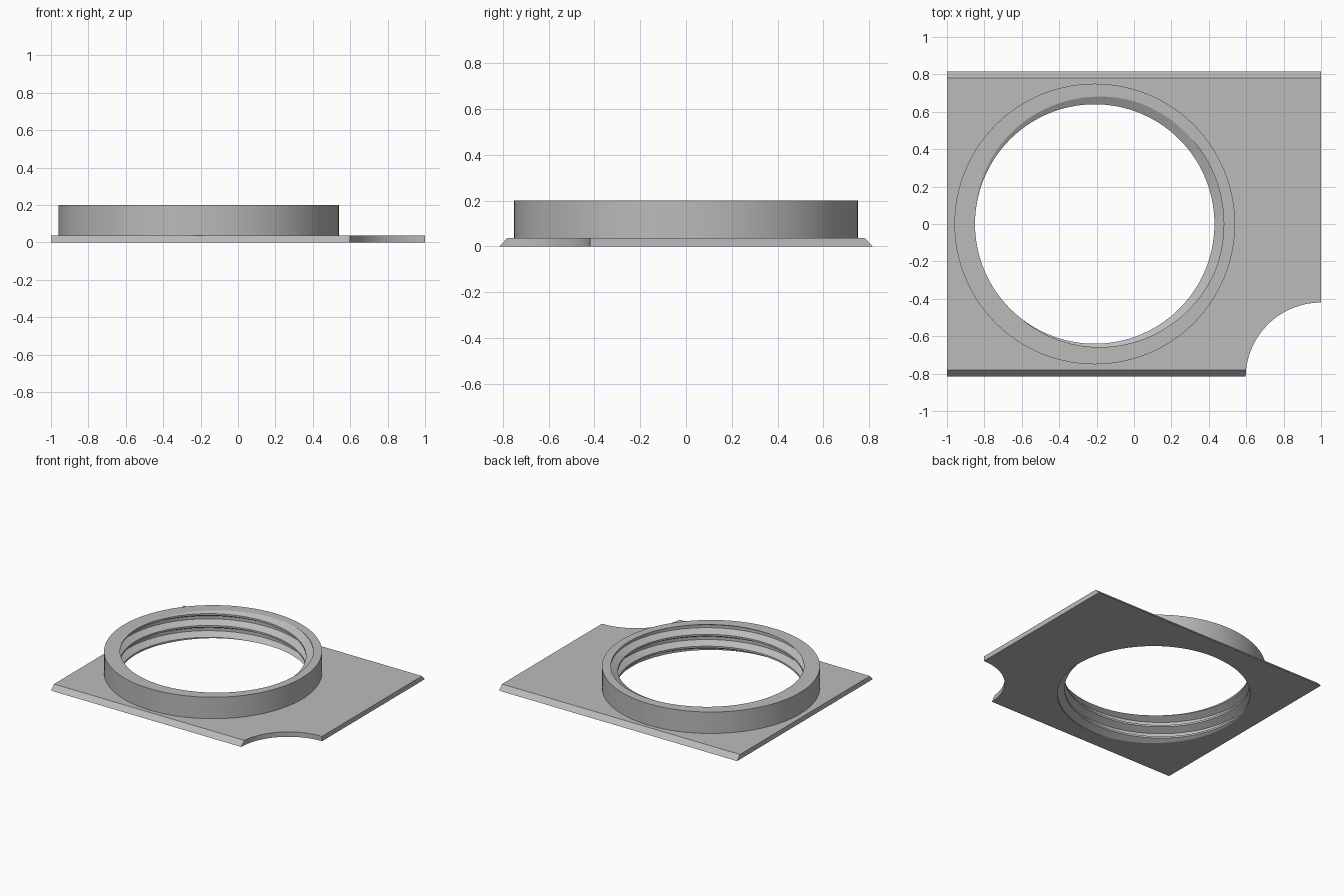
import bpy, bmesh, math

if "Cube" in bpy.data.objects:
    bpy.data.objects.remove(bpy.data.objects["Cube"], do_unlink=True)

THICK, TOP = 0.037, 0.2            # plate thickness, collar height
CX, OUTER = -0.21, 0.75            # collar centre and outer radius
ROOT, CREST, PITCH = 0.69, 0.64, 0.09
STEPS = 192

grey = bpy.data.materials.new("plain grey")
grey.use_nodes = True
grey.diffuse_color = (0.5, 0.5, 0.5, 1)
grey.node_tree.nodes["Principled BSDF"].inputs["Base Color"].default_value = (0.5, 0.5, 0.5, 1)


def finish(name, bm):
    """Turn a bmesh into a named, coloured object."""
    bmesh.ops.recalc_face_normals(bm, faces=bm.faces)
    mesh = bpy.data.meshes.new(name)
    bm.to_mesh(mesh)
    bm.free()
    mesh.materials.append(grey)
    obj = bpy.data.objects.new(name, mesh)
    bpy.context.collection.objects.link(obj)
    return obj


def activate(obj):
    bpy.ops.object.select_all(action='DESELECT')
    obj.select_set(True)
    bpy.context.view_layer.objects.active = obj


def cut_cylinder(obj, x, y, radius):
    """Drill a vertical round hole through an object."""
    bpy.ops.mesh.primitive_cylinder_add(vertices=STEPS, radius=radius, depth=1, location=(x, y, 0))
    cutter = bpy.context.object
    cutter.hide_render = True
    activate(obj)
    mod = obj.modifiers.new("cut", 'BOOLEAN')
    mod.operation, mod.solver, mod.object = 'DIFFERENCE', 'EXACT', cutter
    bpy.ops.object.modifier_apply(modifier=mod.name)
    bpy.data.objects.remove(cutter, do_unlink=True)


# Base plate: trapezoid section with sloped front and back edges
bm = bmesh.new()
section = [(-0.815, 0), (0.815, 0), (0.78, THICK), (-0.78, THICK)]
face = bm.faces.new([bm.verts.new((-1, y, z)) for y, z in section])
ext = bmesh.ops.extrude_face_region(bm, geom=[face])
bmesh.ops.translate(bm, vec=(2, 0, 0), verts=[v for v in ext["geom"] if isinstance(v, bmesh.types.BMVert)])
plate = finish("base_plate", bm)
cut_cylinder(plate, CX, 0, OUTER - 0.001)      # seat for the collar
cut_cylinder(plate, 1, -0.823, 0.403)          # scooped corner

# Thread profile: (fraction of pitch, radius)
KNOTS = [(0, CREST), (0.15, CREST), (0.45, ROOT), (0.7, ROOT), (1, CREST)]
PHASE = TOP - PITCH * (205 / 360 + 0.075)


def thread_radius(u):
    t = (u / PITCH) % 1
    for (a, ra), (b, rb) in zip(KNOTS, KNOTS[1:]):
        if t <= b:
            return ra + (rb - ra) * (t - a) / (b - a)


# Threaded collar: helical inner wall clipped at both ends, plain outer wall
bm = bmesh.new()
columns = []
for i in range(STEPS + 1):
    ang = 2 * math.pi * i / STEPS
    rise = PHASE + PITCH * i / STEPS
    points = [(OUTER, 0)]
    for turn in range(-4, 5):
        for t, _ in KNOTS[:-1]:
            z = min(max((turn + t) * PITCH + rise, 0), TOP)
            points.append((thread_radius(z - rise), z))
    points.append((OUTER, TOP))
    columns.append([bm.verts.new((CX + r * math.cos(ang), r * math.sin(ang), z)) for r, z in points])
for a, b in zip(columns, columns[1:]):
    for j in range(len(a)):
        k = (j + 1) % len(a)
        bm.faces.new((a[j], b[j], b[k], a[k]))
bmesh.ops.remove_doubles(bm, verts=bm.verts, dist=0.00005)
bmesh.ops.dissolve_degenerate(bm, edges=bm.edges, dist=0.00005)
collar = finish("threaded_collar", bm)

for obj in (plate, collar):
    activate(obj)
    bpy.ops.object.shade_smooth_by_angle(angle=math.radians(25))
